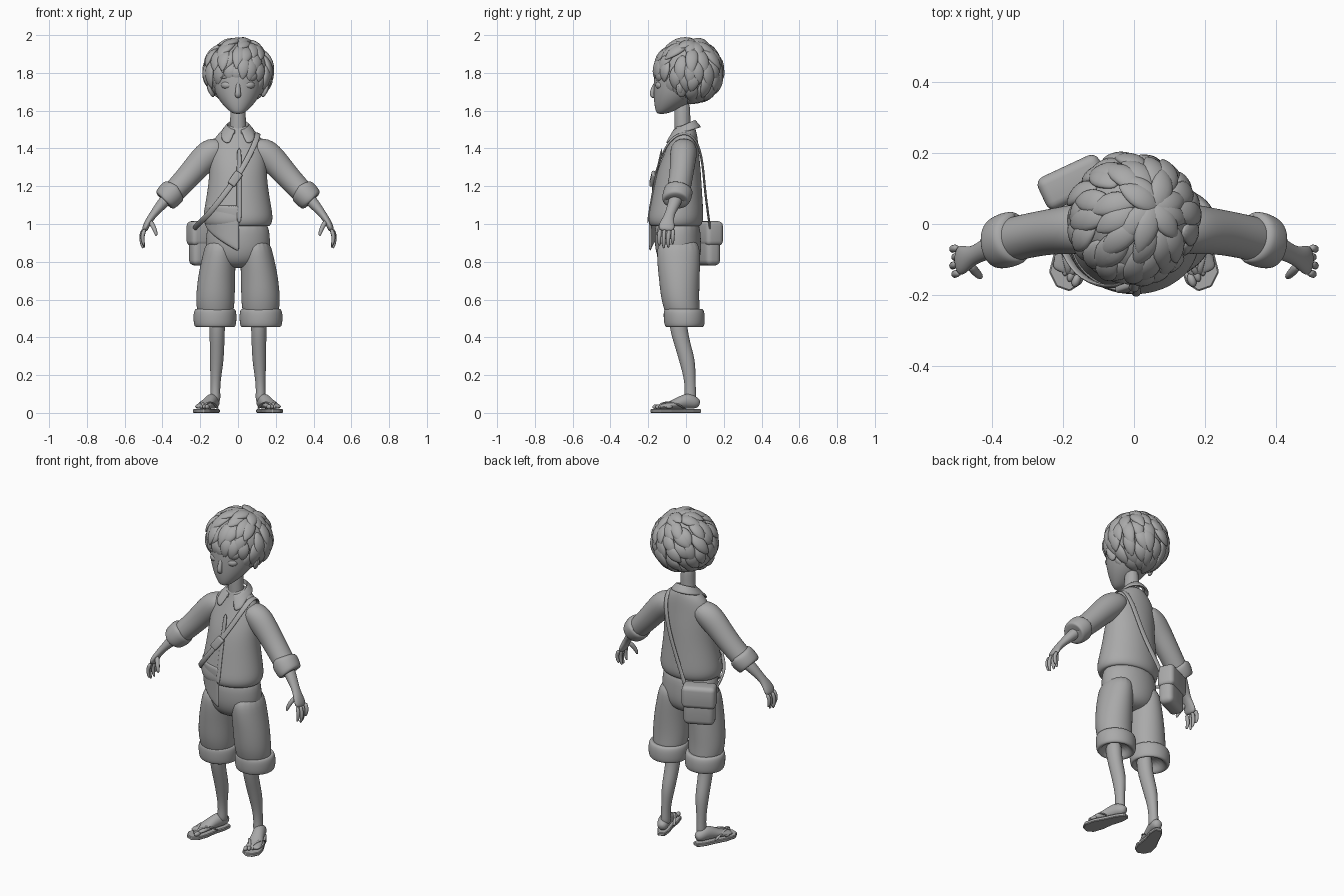
import bpy, bmesh, random
from math import sin, cos, pi, radians
from mathutils import Vector, Matrix, Euler

random.seed(4)
if "Cube" in bpy.data.objects:
    bpy.data.objects.remove(bpy.data.objects["Cube"])

grey = bpy.data.materials.new("matte_grey")
grey.use_nodes = True
grey.diffuse_color = (0.4, 0.4, 0.4, 1)
grey.node_tree.nodes["Principled BSDF"].inputs["Base Color"].default_value = grey.diffuse_color


def finish(name, bm, mirror=False, sub=0, solid=0.0):
    """Turn a bmesh into a smooth object with the usual modifiers."""
    bmesh.ops.recalc_face_normals(bm, faces=bm.faces)
    mesh = bpy.data.meshes.new(name)
    bm.to_mesh(mesh)
    bm.free()
    mesh.materials.append(grey)
    mesh.shade_smooth()
    ob = bpy.data.objects.new(name, mesh)
    bpy.context.collection.objects.link(ob)
    if mirror:
        ob.modifiers.new("mirror", "MIRROR").use_mirror_merge = False
    if solid:
        ob.modifiers.new("thickness", "SOLIDIFY").thickness = solid
    if sub:
        ob.modifiers.new("smooth", "SUBSURF").levels = sub
        ob.modifiers["smooth"].render_levels = sub
    return ob


def add_tube(bm, pts, seg=12, ref=(0, 1, 0), flat=False):
    """Loft elliptical rings (x, y, z, radius along ref, other radius)."""
    ps = [Vector(p[:3]) for p in pts]
    rings = []
    for i, p in enumerate(ps):
        if flat:
            u, v = Vector((1, 0, 0)), Vector((0, 1, 0))
        else:
            t = (ps[min(i + 1, len(ps) - 1)] - ps[max(i - 1, 0)]).normalized()
            r = ref(p) if callable(ref) else Vector(ref)
            u = (r - t * r.dot(t)).normalized()
            v = t.cross(u)
        a, b = pts[i][3:5]
        rings.append([bm.verts.new(p + u * a * cos(2 * pi * k / seg) + v * b * sin(2 * pi * k / seg))
                      for k in range(seg)])
    for lo, hi in zip(rings, rings[1:]):
        for k in range(seg):
            bm.faces.new((lo[k], lo[k - 1], hi[k - 1], hi[k]))
    bm.faces.new(rings[0])
    bm.faces.new(rings[-1])


def tube(name, pts, mirror=False, sub=2, **kw):
    bm = bmesh.new()
    add_tube(bm, pts, **kw)
    return finish(name, bm, mirror, sub)


def ball(name, loc, size, rot=(0, 0, 0), mirror=False):
    bm = bmesh.new()
    bmesh.ops.create_uvsphere(bm, u_segments=24, v_segments=14, radius=1)
    bm.transform(Matrix.LocRotScale(Vector(loc), Euler(rot), Vector(size)))
    return finish(name, bm, mirror)


def box(name, loc, size, rot=(0, 0, 0), bevel=0.02):
    bm = bmesh.new()
    bmesh.ops.create_cube(bm, size=1)
    bm.transform(Matrix.Diagonal((*size, 1)))
    bmesh.ops.bevel(bm, geom=bm.edges[:], offset=bevel, segments=4, profile=0.5, affect="EDGES")
    bm.transform(Matrix.LocRotScale(Vector(loc), Euler(rot), None))
    return finish(name, bm)


def sheet(name, point, nu, nv, solid):
    """Grid surface from point(u, v) with u and v in 0..1."""
    bm = bmesh.new()
    g = [[bm.verts.new(point(i / nu, j / nv)) for j in range(nv + 1)] for i in range(nu + 1)]
    for i in range(nu):
        for j in range(nv):
            bm.faces.new((g[i][j], g[i + 1][j], g[i + 1][j + 1], g[i][j + 1]))
    return finish(name, bm, sub=1, solid=solid)


# Head, face and neck
tube("head", [(0, -.13, 1.582, .022, .022), (0, -.11, 1.6, .05, .052), (0, -.072, 1.64, .09, .098),
              (0, -.045, 1.69, .122, .128), (0, -.025, 1.75, .14, .148), (0, -.01, 1.83, .15, .157),
              (0, 0, 1.91, .13, .135), (0, 0, 1.96, .06, .06)], flat=True, seg=20)
tube("neck", [(0, -.015, 1.42, .06, .05), (0, -.02, 1.53, .04, .042), (0, -.02, 1.67, .045, .048)], flat=True)
tube("nose", [(0, -.158, 1.755, .008, .01), (0, -.172, 1.715, .014, .013), (0, -.184, 1.685, .014, .017),
              (0, -.168, 1.668, .01, .014)])
ball("eyelid", (.058, -.138, 1.735), (.032, .024, .022), (0, 0, .35), True)
ball("eyebrow", (.06, -.147, 1.778), (.034, .01, .007), (0, .1, .3), True)
ball("upper_lip", (0, -.158, 1.642), (.024, .009, .005))
ball("lower_lip", (0, -.153, 1.632), (.018, .01, .006))
ball("ear", (.143, -.025, 1.715), (.014, .028, .045), (.2, .25, .35), True)
ball("ear_lobe_fold", (.153, -.03, 1.715), (.009, .014, .026), (.2, .25, .35), True)

# Hair: a cap covered by rows of leaf-shaped locks around a crown
centre = Vector((0, .015, 1.812))
radii = Vector((.163, .163, .155))
crown = Vector((0, 0, 1)).rotation_difference(Vector((.34, .2, .9))).to_matrix()


def hair_point(az, polar, lift=1.0):
    d = crown @ Vector((sin(polar) * cos(az), sin(polar) * sin(az), cos(polar)))
    return centre + d * radii * lift


def hairline(p):
    return 1.785 if p.y < -.09 else 1.69 if p.y < 0 else 1.64


bm = bmesh.new()
bmesh.ops.create_uvsphere(bm, u_segments=32, v_segments=20, radius=1)
bm.transform(Matrix.LocRotScale(centre, None, radii))
bmesh.ops.delete(bm, geom=[v for v in bm.verts if v.co.z < hairline(v.co) + .01], context="VERTS")
finish("hair_cap", bm)

bm = bmesh.new()
for start, end, count, rise in ((-.1, .75, 8, .09), (.3, 1.15, 12, .1), (.75, 1.6, 16, .11),
                                (1.15, 1.95, 18, .13), (1.55, 2.4, 18, .12), (1.95, 2.85, 14, .08)):
    for k in range(count):
        az = 2 * pi * (k + random.uniform(.2, .8)) / count
        stop = end + random.uniform(-.12, .18)
        while stop > start and hair_point(az, stop).z < hairline(hair_point(az, stop)) - .02:
            stop -= .05
        if stop - start < .3:
            continue
        twist, lift = random.uniform(-.1, .3), rise + random.uniform(-.03, .05)
        lock = []
        for s, wide in ((0, .35), (.25, .8), (.5, 1), (.75, .75), (.92, .35), (1, .04)):
            p = hair_point(az + twist * s, start + (stop - start) * s, 1 + lift * s ** .8)
            lock.append((*p, .019 * wide, .041 * wide))
        add_tube(bm, lock, seg=8, ref=lambda p: p - centre)
finish("hair_locks", bm, sub=1)

# Shirt body, front tail, placket and collar
tube("shirt", [(0, -.055, 1.0, .14, .11), (0, -.055, .98, .168, .13), (0, -.055, 1.02, .188, .15),
               (0, -.05, 1.08, .18, .142), (0, -.043, 1.2, .158, .127), (0, -.035, 1.3, .152, .113),
               (0, -.02, 1.39, .15, .088), (0, -.008, 1.46, .125, .07), (0, -.005, 1.5, .08, .058),
               (0, -.01, 1.525, .05, .048)], flat=True, seg=24)


def tail_point(u, v):
    a = u * 1.45
    low = .85 + .15 * u
    return Vector((-.186 * sin(a) + .006, -.05 - .148 * cos(a) + .02 * v * u, 1.1 + (low - 1.1) * v))


sheet("shirt_tail", tail_point, 12, 6, .014)
tube("placket", [(.006, -.125, 1.41, .006, .014), (.006, -.148, 1.3, .006, .014), (.006, -.17, 1.2, .006, .014),
                 (.006, -.191, 1.08, .006, .014), (.006, -.203, 1.0, .006, .014)], sub=1, seg=8)


def collar_point(u, v):
    a = -pi / 2 + .25 + u * (2 * pi - .5)
    front = max(0, -sin(a)) ** 3
    top = 1.53 + .025 * sin(a)
    r = .054 + .004 * v if v <= .5 else .056 + .035 * (2 * v - 1) * (1 + .5 * front)
    z = top - .035 * (1 - 2 * v) if v <= .5 else top - (2 * v - 1) * (.04 + .045 * front)
    spread = 1 + front * (2 * v - 1) * .9 if v > .5 else 1
    return Vector((r * cos(a) * spread, r * sin(a) - .01, z))


sheet("collar", collar_point, 24, 6, .012)

# Sleeves, rolled cuffs and forearms
tube("sleeve", [(.07, -.01, 1.42, .06, .045), (.14, -.012, 1.385, .075, .08), (.2, -.018, 1.325, .068, .073),
                (.26, -.025, 1.255, .064, .066), (.33, -.04, 1.18, .064, .062), (.37, -.05, 1.14, .062, .058)],
     mirror=True, seg=16)
tube("sleeve_cuff", [(.33, -.037, 1.185, .06, .058), (.328, -.036, 1.188, .075, .07), (.352, -.043, 1.163, .08, .075),
                     (.383, -.055, 1.13, .076, .07), (.394, -.058, 1.118, .066, .06), (.385, -.055, 1.128, .042, .04)],
     mirror=True, seg=16)
tube("forearm", [(.34, -.04, 1.17, .04, .036), (.395, -.06, 1.115, .036, .033), (.435, -.08, 1.068, .028, .023),
                 (.46, -.092, 1.035, .028, .02), (.485, -.102, .995, .045, .018), (.497, -.105, .96, .042, .016)],
     mirror=True)

# Hands
for n, (y, length) in enumerate(((-.142, .075), (-.118, .088), (-.094, .085), (-.071, .068))):
    x = .5 + .006 * (n % 2)
    tube(f"finger_{n + 1}", [(x - .008, y + .005, .975, .012, .012), (x + .008, y, .975 - length * .5, .012, .012),
                             (x + .004, y, .975 - length * .9, .011, .01), (x - .004, y, .97 - length * 1.15, .006, .006)],
         mirror=True, sub=1, seg=8)
tube("thumb", [(.468, -.11, 1.02, .014, .014), (.447, -.135, .985, .014, .014), (.435, -.147, .955, .011, .011),
               (.432, -.15, .935, .006, .006)], mirror=True, sub=1, seg=8)

# Shorts
tube("shorts_seat", [(0, -.045, 1.04, .155, .115), (0, -.045, .94, .172, .125), (0, -.04, .85, .174, .124),
                     (0, -.035, .79, .13, .1), (0, -.035, .765, .06, .05)], flat=True, seg=20)
tube("shorts_leg", [(.09, -.04, .93, .075, .11), (.1, -.04, .83, .09, .118), (.114, -.036, .72, .1, .11),
                    (.12, -.032, .61, .105, .103), (.12, -.022, .55, .1, .096), (.12, -.015, .51, .09, .09)],
     mirror=True, flat=True, seg=18)
tube("shorts_cuff", [(.12, -.015, .545, .085, .085), (.121, -.013, .555, .106, .102), (.122, -.01, .53, .117, .112),
                     (.122, -.008, .47, .115, .11), (.121, -.008, .45, .106, .1), (.12, -.012, .462, .08, .08),
                     (.118, -.02, .51, .06, .06)], mirror=True, flat=True, seg=18)

# Legs, feet and sandals
tube("lower_leg", [(.11, -.045, .54, .045, .052), (.11, -.04, .44, .042, .048), (.111, -.015, .35, .04, .045),
                   (.113, .008, .27, .038, .044), (.118, .02, .18, .028, .031), (.12, .024, .11, .025, .03),
                   (.12, .022, .05, .032, .036)], mirror=True, flat=True)
heel, ahead = Vector((.115, .075, 0)), Vector((.33, -.94, 0)).normalized()
across = Vector((-ahead.y, ahead.x, 0))


def on_foot(along, side, z):
    return heel + ahead * along + across * side + Vector((0, 0, z))


tube("foot", [(*on_foot(s, o, z), h, w) for s, o, z, h, w in (
    (.004, 0, .045, .02, .018), (.03, 0, .055, .035, .034), (.07, 0, .065, .045, .036), (.12, .002, .052, .033, .037),
    (.17, .004, .04, .02, .044), (.215, .004, .034, .014, .044), (.23, .004, .032, .008, .035))],
     mirror=True, ref=(0, 0, 1))
for n in range(5):
    ball(f"toe_{n + 1}", on_foot(.236 - .008 * n - .002 * n * n / 2, -.032 + .018 * n, .032),
         (.012 - .001 * n, .02, .013 - .001 * n), (0, 0, .33), True)
bm = bmesh.new()
outline = [(0, -.02), (.05, -.034), (.11, -.036), (.18, -.05), (.24, -.05), (.272, -.025), (.272, .015),
           (.24, .048), (.18, .053), (.11, .042), (.05, .036), (0, .02)]
base = bm.faces.new([bm.verts.new(on_foot(s, w, 0)) for s, w in outline])
top = bmesh.ops.extrude_face_region(bm, geom=[base])["geom"]
bmesh.ops.translate(bm, verts=[v for v in top if isinstance(v, bmesh.types.BMVert)], vec=(0, 0, .02))
sole = finish("sandal_sole", bm, mirror=True)
sole.modifiers.new("edge", "BEVEL").width = .004
sole.data.shade_flat()
for label, sgn in (("inner", -1), ("outer", 1)):
    tube(f"sandal_strap_{label}", [(*on_foot(s, sgn * w - .008 * (s > .2), z), .005, .009) for s, w, z in (
        (.1, .044, .02), (.135, .042, .045), (.175, .028, .06), (.215, .006, .05), (.23, .003, .03))],
         mirror=True, sub=1, seg=8, ref=(0, 0, 1))

# Shoulder bag with flap, strap and buckle
turn = (0, 0, radians(25))
box("bag_body", (-.172, .115, .875), (.175, .085, .19), turn, .03)
box("bag_flap", (-.173, .118, .95), (.19, .1, .13), turn, .025)
tube("bag_strap", [(-.235, .06, .97, .006, .016), (-.212, -.04, 1.0, .006, .016), (-.175, -.13, 1.03, .006, .016),
                   (-.1, -.182, 1.12, .006, .016), (-.01, -.172, 1.24, .006, .016), (.06, -.13, 1.36, .006, .016),
                   (.1, -.085, 1.45, .006, .016), (.108, -.01, 1.492, .006, .016), (.1, .06, 1.45, .006, .016),
                   (.065, .09, 1.32, .006, .016), (.01, .1, 1.17, .006, .016), (-.08, .125, 1.0, .006, .016),
                   (-.1, .13, .94, .006, .016)], seg=8, ref=lambda p: p - Vector((0, -.03, 1.2)))
box("strap_buckle", (-.015, -.178, 1.24), (.045, .02, .08), (-.2, .62, 0), .008)
